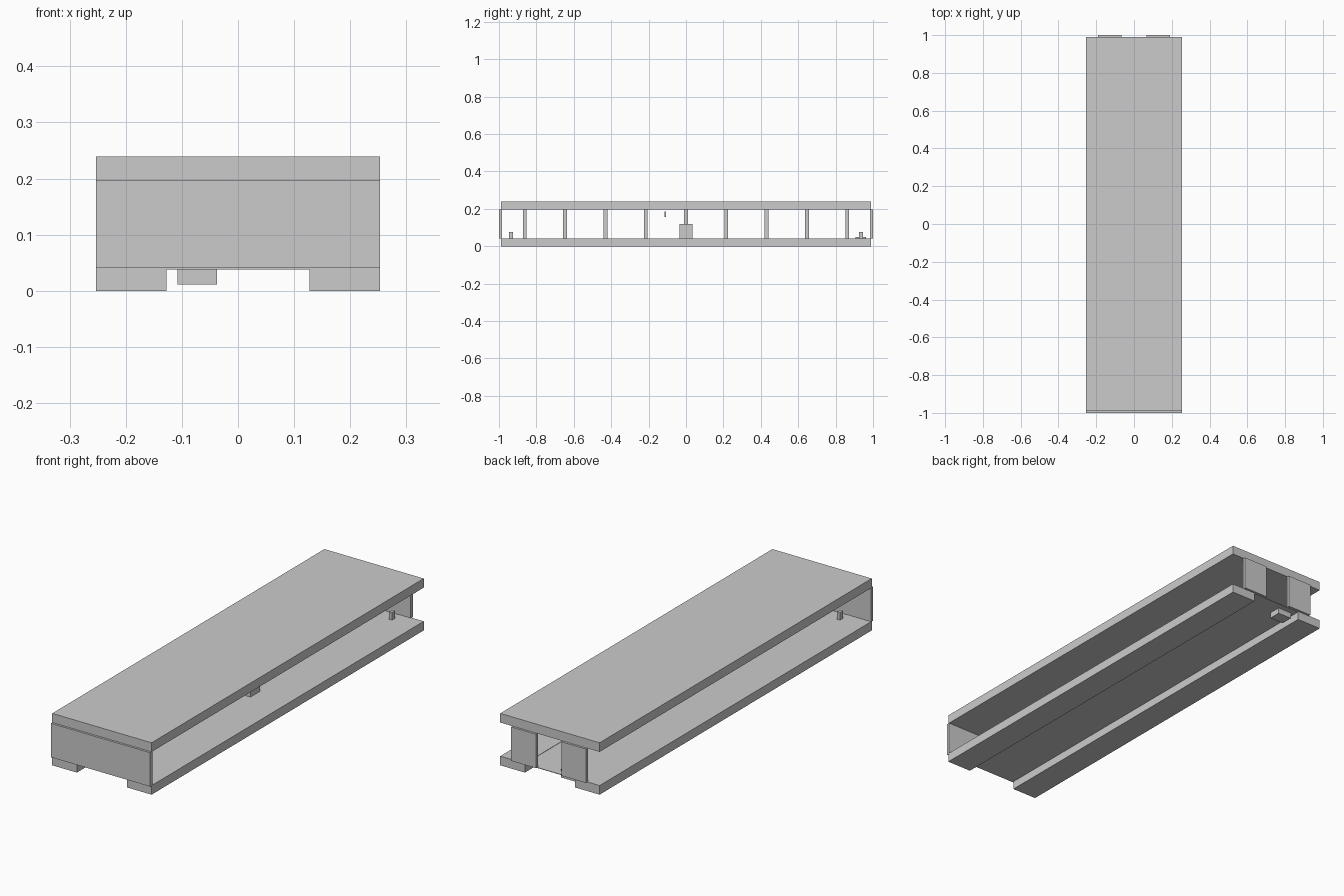
import bpy

if "Cube" in bpy.data.objects:
    bpy.data.objects.remove(bpy.data.objects["Cube"])


def box(name, x, y, z):
    """Axis-aligned box from (min, max) ranges."""
    bpy.ops.mesh.primitive_cube_add(size=1)
    ob = bpy.context.object
    ob.name = name
    ob.location = [(a + b) / 2 for a, b in (x, y, z)]
    ob.scale = [b - a for a, b in (x, y, z)]
    bpy.ops.object.transform_apply(location=True, rotation=False, scale=True)
    return ob


HW, HL = 0.253, 0.99          # half width and half length of the decks
FLOOR, CEIL = 0.042, 0.197    # open space between the decks

# Top deck
box("top_deck", (-HW, HW), (-HL, HL), (CEIL, 0.239))

# Lower deck: two thick rails with a thin panel between them
for side, x in (("left", (-HW, -0.127)), ("right", (0.127, HW))):
    box(f"{side}_rail", x, (-HL, HL), (0, FLOOR))
box("floor_panel", (-0.127, 0.127), (-HL, HL), (0.038, 0.0405))

# Front cover and two rear covers
box("front_cover", (-HW, HW), (-1, -0.985), (0.041, CEIL))
for side, x in (("left", (-0.19, -0.065)), ("right", (0.065, 0.19))):
    box(f"{side}_rear_cover", x, (0.985, 1), (0.041, CEIL))

# Row of support posts along the centre line
for i in range(-4, 5):
    y = i * 0.2155
    box(f"support_post_{i + 5}", (-0.017, 0.017),
        (y - 0.01, y + 0.01), (0.0405, CEIL))

# Small pegs near the four corners
for sx in (-1, 1):
    for sy in (-1, 1):
        x, y = sx * 0.13, sy * 0.935
        box("corner_peg", (x - 0.008, x + 0.008),
            (y - 0.011, y + 0.011), (0.04, 0.077))

# Inner block, underside connector and small tab
box("inner_block", (0.017, 0.088), (-0.035, 0.035), (0.0405, 0.12))
box("underside_connector", (-0.108, -0.037), (0.905, 0.962), (0.011, 0.05))
box("small_tab", (-0.015, 0.015), (-0.114, -0.107), (0.157, 0.187))
